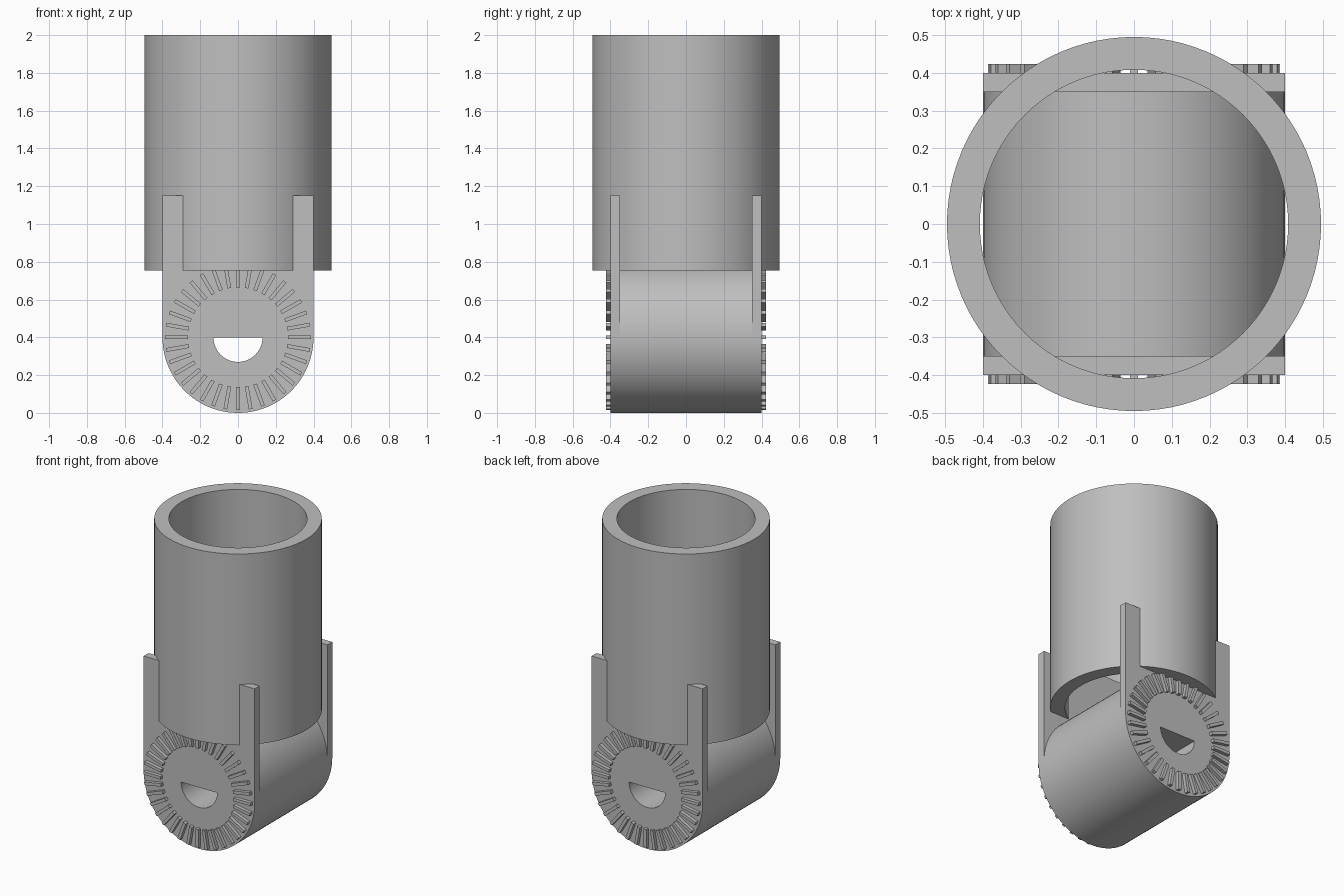
import bpy, bmesh
from math import cos, sin, pi, radians
from mathutils import Matrix, Vector

cube = bpy.data.objects.get("Cube")
if cube:
    bpy.data.objects.remove(cube, do_unlink=True)

grey = bpy.data.materials.new("neutral_grey")
grey.use_nodes = True
grey.diffuse_color = (0.52, 0.52, 0.52, 1)
grey.node_tree.nodes["Principled BSDF"].inputs["Base Color"].default_value = grey.diffuse_color

PIVOT_Z = 0.4      # height of the hinge axis
BARREL_R = 0.4
UPRIGHT = Matrix.Rotation(radians(90), 4, 'X')   # profile height becomes z, depth runs to -y


def finish(name, bm):
    bmesh.ops.recalc_face_normals(bm, faces=bm.faces)
    mesh = bpy.data.meshes.new(name)
    bm.to_mesh(mesh)
    bm.free()
    mesh.materials.append(grey)
    obj = bpy.data.objects.new(name, mesh)
    bpy.context.collection.objects.link(obj)
    bpy.ops.object.select_all(action='DESELECT')
    obj.select_set(True)
    bpy.context.view_layer.objects.active = obj
    bpy.ops.object.shade_smooth_by_angle(angle=radians(30))
    return obj


def arc(radius, start, end, steps, height=0.0):
    angles = [radians(start + (end - start) * i / steps) for i in range(steps + 1)]
    return [(radius * cos(a), height + radius * sin(a)) for a in angles]


def circle(radius, height=0.0, steps=96):
    return arc(radius, 0, 360, steps, height)[:-1]


def extrude_profile(name, outline, hole, depth, matrix):
    """Fill an outline with a hole in it, then extrude it along its own z."""
    bm = bmesh.new()
    for loop in (outline, hole):
        verts = [bm.verts.new((x, y, 0)) for x, y in loop]
        for i, v in enumerate(verts):
            bm.edges.new((verts[i - 1], v))
    bmesh.ops.triangle_fill(bm, edges=bm.edges[:], use_beauty=True)
    ext = bmesh.ops.extrude_face_region(bm, geom=bm.faces[:], use_keep_orig=True)
    top = [g for g in ext["geom"] if isinstance(g, bmesh.types.BMVert)]
    bmesh.ops.translate(bm, verts=top, vec=(0, 0, depth))
    bmesh.ops.transform(bm, matrix=matrix, verts=bm.verts)
    return finish(name, bm)


# Upright open tube
extrude_profile("tube", circle(0.495), circle(0.408), 1.245,
                Matrix.Translation((0, 0, 0.755)))

# Horizontal hinge barrel with a half-round bore
bore = arc(0.13, 180, 360, 32, PIVOT_Z)
extrude_profile("hinge_barrel", circle(BARREL_R, PIVOT_Z), bore, 0.7,
                Matrix.Translation((0, 0.35, 0)) @ UPRIGHT)

# Side plates: round at the bottom, square at the top
plate = arc(BARREL_R, 180, 360, 48, PIVOT_Z) + [(BARREL_R, 1.15), (-BARREL_R, 1.15)]
for side, y in (("front", -0.35), ("back", 0.40)):
    extrude_profile(side + "_plate", plate, bore, 0.05,
                    Matrix.Translation((0, y, 0)) @ UPRIGHT)

# Ring of radial ribs on each plate
RIBS = 36
for side, sign in (("front", -1), ("back", 1)):
    bm = bmesh.new()
    for i in range(RIBS):
        place = (Matrix.Translation((0, sign * 0.406, PIVOT_Z))
                 @ Matrix.Rotation(2 * pi * i / RIBS, 4, 'Y')
                 @ Matrix.Translation((0.325, 0, 0))
                 @ Matrix.Diagonal(Vector((0.122, 0.034, 0.02, 1))))
        bmesh.ops.create_cube(bm, size=1, matrix=place)
    finish(side + "_ribs", bm)
